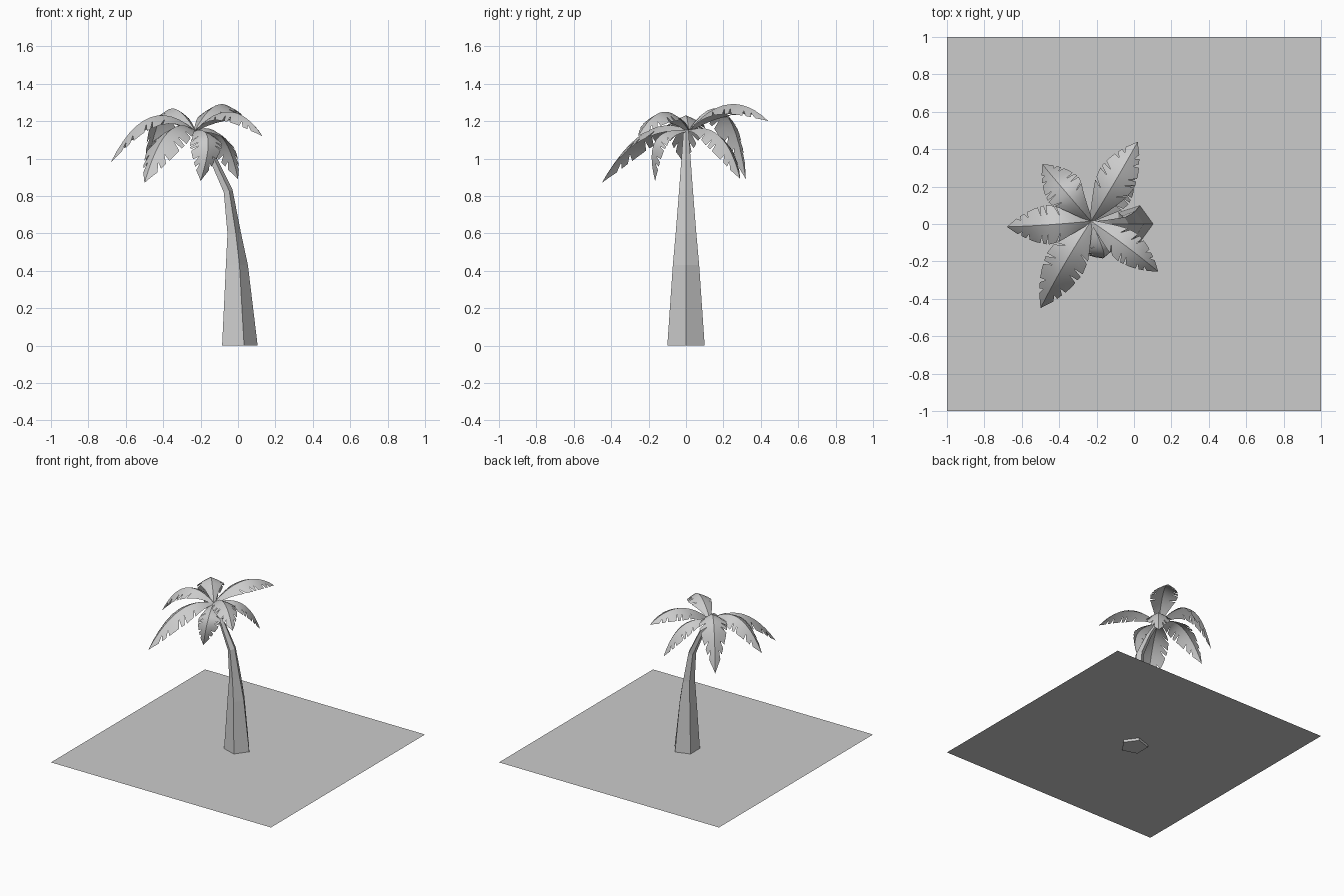
import bpy, bmesh, math
from mathutils import Vector

if "Cube" in bpy.data.objects:
    bpy.data.objects.remove(bpy.data.objects["Cube"])

UP = Vector((0, 0, 1))


def add_object(name, bm):
    bmesh.ops.remove_doubles(bm, verts=bm.verts, dist=0.0005)
    mesh = bpy.data.meshes.new(name)
    bm.to_mesh(mesh)
    bm.free()
    ob = bpy.data.objects.new(name, mesh)
    bpy.context.collection.objects.link(ob)
    return ob


# Ground sheet, just above the trunk's foot
bpy.ops.mesh.primitive_plane_add(size=2, location=(0, 0, 0.022))
bpy.context.object.name = "ground_sheet"

# Five-sided leaning trunk: centre x, z, x radius, y radius, tilt
rings = [(0, 0, .105, .105, 0), (-.012, .43, .065, .074, 0),
         (-.024, .6, .04, .058, .05), (-.055, .825, .027, .039, .3),
         (-.145, 1.02, .02, .024, .45), (-.225, 1.15, .012, .014, .5)]
bm = bmesh.new()
loops = []
for cx, cz, rx, ry, tilt in rings:
    loop = []
    for k in range(5):
        a = k * math.tau / 5
        d = rx * math.cos(a)
        loop.append(bm.verts.new((cx + d * math.cos(tilt), ry * math.sin(a),
                                  cz + d * math.sin(tilt))))
    loops.append(loop)
for lo, hi in zip(loops, loops[1:]):
    for k in range(5):
        j = (k + 1) % 5
        bm.faces.new((lo[k], lo[j], hi[j], hi[k]))
bm.faces.new(loops[0][::-1])
bm.faces.new(loops[-1])
add_object("trunk", bm)

# Half-width of a frond along its length
PROFILE = [(0, .012), (.15, .055), (.35, .1), (.55, .112), (.75, .09), (.9, .048), (1, 0)]


def width(t):
    for (t0, w0), (t1, w1) in zip(PROFILE, PROFILE[1:]):
        if t <= t1:
            return w0 + (w1 - w0) * (t - t0) / (t1 - t0)
    return 0


# Arched frond with a ridge along the middle and slits in both edges
def frond(name, mid, tip, scale=1.0):
    p0, pm, p2 = Vector((-.23, .015, 1.15)), Vector(mid), Vector(tip)
    p1 = 2 * pm - (p0 + p2) / 2
    side = (p2 + pm - 2 * p0).cross(UP).normalized()

    def point(t, u):
        t = min(t, 1)
        p = p0 * (1 - t) ** 2 + p1 * 2 * t * (1 - t) + p2 * t * t
        tangent = ((p1 - p0) * (1 - t) + (p2 - p1) * t).normalized()
        normal = side.cross(tangent).normalized()
        w = width(t) * scale
        return p + side * (w * u * .95) - normal * (w * .5 * abs(u) ** 1.2)

    bm = bmesh.new()
    n = 12
    for s in (1, -1):
        for i in range(n):
            t0, t1 = i / n, (i + 1) / n
            slit = .035 if i in (4, 6, 7, 9, 10) else 0
            sweep = .04 * min(1, i / 4)
            sweep1 = .04 * min(1, (i + 1) / 4)
            inner = [(t0, 0), (t1, 0), (t1, .5), (t0, .5)]
            outer = [(t0, .5), (t1, .5), (t1 + sweep1, 1), (t0 + sweep + slit, 1)]
            for quad in (inner, outer):
                pts = []
                for t, u in quad:
                    p = point(t, u * s)
                    if all((p - q).length > 1e-4 for q in pts):
                        pts.append(p)
                if len(pts) > 2:
                    bm.faces.new([bm.verts.new(p) for p in (pts if s < 0 else pts[::-1])])
    ob = add_object(name, bm)
    bpy.ops.object.select_all(action='DESELECT')
    ob.select_set(True)
    bpy.context.view_layer.objects.active = ob
    bpy.ops.object.shade_smooth_by_angle(angle=math.radians(40))
    return ob


# Crown of seven fronds: midpoint and tip of each
frond("frond_front_left", (-.375, -.22, 1.14), (-.5, -.45, .87), 1.05)
frond("frond_back_right", (-.10, .23, 1.29), (.02, .44, 1.2))
frond("frond_left", (-.47, -.005, 1.22), (-.68, -.015, .98))
frond("frond_right", (-.04, -.12, 1.25), (.13, -.255, 1.12), .85)
frond("frond_back_left", (-.39, .2, 1.25), (-.49, .32, .89))
frond("frond_front_drooping", (-.16, -.16, 1.1), (-.2, -.165, .88), .85)
frond("frond_back_drooping", (-.09, .18, 1.12), (0, .29, .89), .9)
